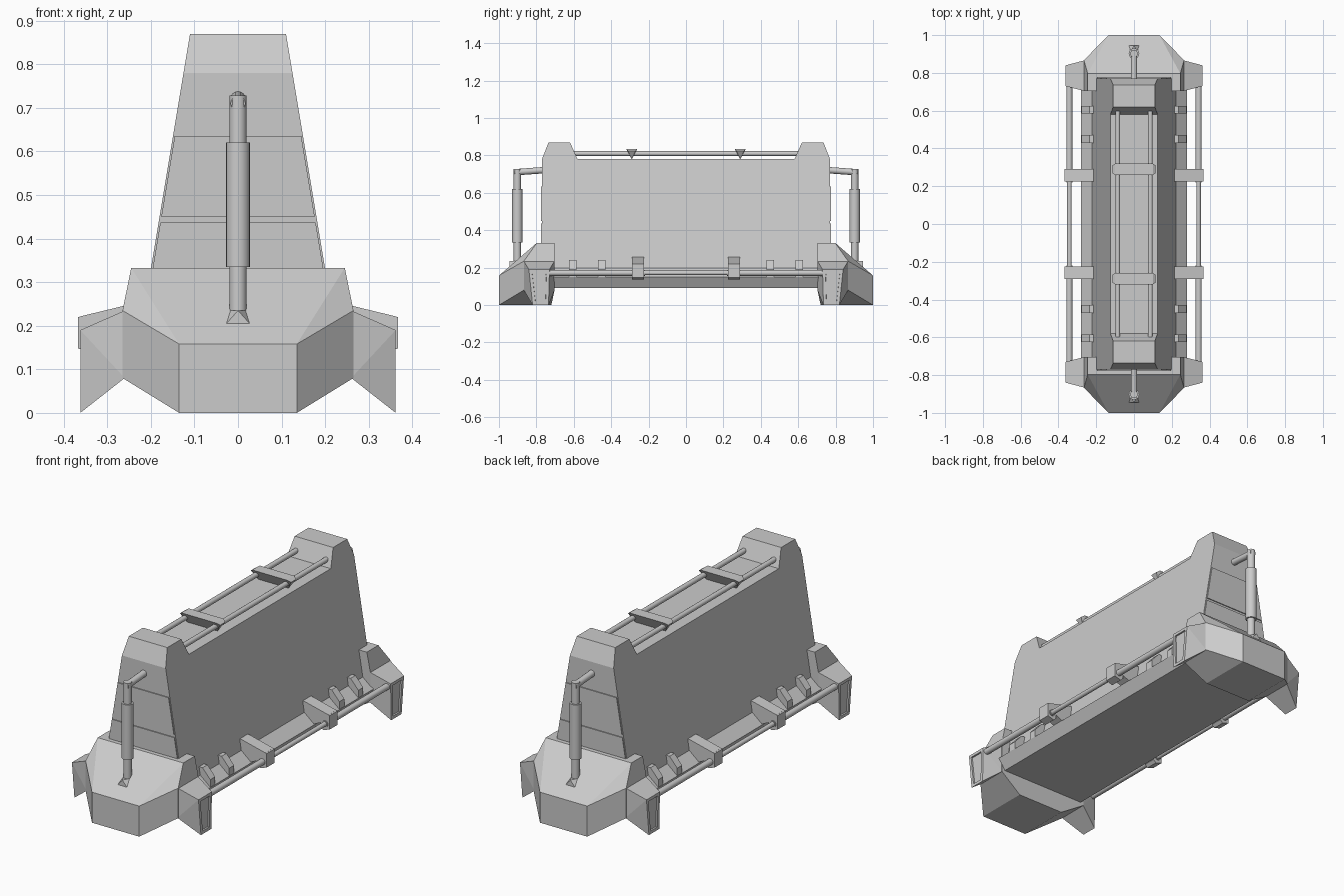
import bpy, bmesh
from mathutils import Vector

cube = bpy.data.objects.get("Cube")
if cube:
    bpy.data.objects.remove(cube)

grey = bpy.data.materials.new("concrete_grey")
COL = (0.6, 0.6, 0.6, 1)
grey.diffuse_color = COL
grey.use_nodes = True
grey.node_tree.nodes["Principled BSDF"].inputs["Base Color"].default_value = COL


def finish(name, bm):
    bmesh.ops.recalc_face_normals(bm, faces=bm.faces)
    me = bpy.data.meshes.new(name)
    bm.to_mesh(me)
    bm.free()
    me.materials.append(grey)
    ob = bpy.data.objects.new(name, me)
    bpy.context.collection.objects.link(ob)
    return ob


def hull(name, pts, sx=1, sy=1):
    """Solid faceted block around the points, optionally mirrored."""
    bm = bmesh.new()
    for x, y, z in pts:
        bm.verts.new((x * sx, y * sy, z))
    bmesh.ops.convex_hull(bm, input=bm.verts)
    bmesh.ops.dissolve_limit(bm, angle_limit=0.01, verts=bm.verts, edges=bm.edges)
    return finish(name, bm)


def both(pts):
    return [(s * x, y, z) for x, y, z in pts for s in (1, -1)]


def slab(profile, y0, y1):
    """Points of an xz profile swept between two y values."""
    return [(x, y, z) for x, z in profile for y in (y0, y1)]


def rod(name, a, b, r):
    a, b = Vector(a), Vector(b)
    d = b - a
    bm = bmesh.new()
    bmesh.ops.create_cone(bm, cap_ends=True, segments=16, radius1=r, radius2=r, depth=d.length)
    for v in bm.verts:
        v.co = d.to_track_quat('Z', 'Y') @ v.co + (a + b) / 2
    for f in bm.faces:
        f.smooth = len(f.verts) == 4
    for e in bm.edges:
        e.smooth = all(f.smooth for f in e.link_faces)
    return finish(name, bm)


def half_width(z):
    """Half thickness of the tapering wall at a height."""
    return 0.2 - (z - 0.33) / 6


# Wall and sill
hull("wall", both(slab([(half_width(z), z) for z in (0.12, 0.78)], -0.77, 0.77)))
hull("base_sill", both(slab([(0.22, 0.2), (0.28, 0.15), (0.245, 0.09)], -0.75, 0.75)))

for sy, end in ((1, "front"), (-1, "back")):
    # Raised end cap on top of the wall
    cap = [(-0.77, 0.78), (-0.735, 0.87), (-0.62, 0.87), (-0.58, 0.78)]
    hull(end + "_cap", both([(half_width(z), y, z) for y, z in cap]), sy=sy)

    # Thin plates on the end of the wall
    for z0, z1 in ((0.33, 0.437), (0.45, 0.635)):
        hull(end + "_plate", both([(half_width(z) - 0.004, y, z)
                                   for z in (z0, z1) for y in (-0.775, -0.77)]), sy=sy)

    # Faceted foot
    hull(end + "_foot", both([
        (0.135, -1, 0), (0.135, -1, 0.158), (0.265, -0.867, 0.08), (0.265, -0.867, 0.235),
        (0.245, -0.797, 0.333), (0.245, -0.703, 0.333), (0.265, -0.703, 0.235),
        (0.265, -0.703, 0.08), (0.135, -0.72, 0)]), sy=sy)

    # Fins beside the foot, each with a recessed outer panel
    for sx in (1, -1):
        fin = hull(end + "_fin", [
            (0.26, -0.867, 0.235), (0.26, -0.867, 0.08), (0.26, -0.703, 0.235), (0.26, -0.703, 0.08),
            (0.362, -0.84, 0.19), (0.362, -0.73, 0.19), (0.362, -0.82, 0), (0.362, -0.735, 0)],
            sx=sx, sy=sy)
        bm = bmesh.new()
        bm.from_mesh(fin.data)
        outer = [f for f in bm.faces if f.normal.x * sx > 0.99]
        bmesh.ops.inset_region(bm, faces=outer, thickness=0.022)
        bmesh.ops.inset_region(bm, faces=outer, thickness=0.001, depth=-0.008)
        bm.to_mesh(fin.data)
        bm.free()

    # Standing pipe with sleeve, elbow and bracket
    y = -0.902 * sy
    rod(end + "_pipe", (0, y, 0.2), (0, y, 0.728), 0.02)
    rod(end + "_pipe_sleeve", (0, y, 0.335), (0, y, 0.62), 0.028)
    rod(end + "_pipe_elbow", (0, y - 0.015 * sy, 0.71), (0, -0.75 * sy, 0.722), 0.017)
    hull(end + "_pipe_bracket", both([
        (0.04, -0.945, 0.19), (0.04, -0.865, 0.235), (0.04, -0.865, 0.19), (0, -0.945, 0.235)]), sy=sy)

    # Bracket across the top rails
    hull(end + "_top_bracket", both([
        (0.1, -0.32, 0.835), (0.1, -0.26, 0.835), (0.115, -0.31, 0.825),
        (0.115, -0.27, 0.825), (0.085, -0.29, 0.778)]), sy=sy)

for sx, side in ((1, "left"), (-1, "right")):
    # Rails along the top and the sides
    rod(side + "_top_rail", (0.086 * sx, -0.61, 0.81), (0.086 * sx, 0.61, 0.81), 0.013)
    x = 0.342 * sx
    rod(side + "_side_rail", (x, -0.3, 0.172), (x, 0.3, 0.172), 0.012)
    for sy in (1, -1):
        rod(side + "_rail_end", (x, 0.22 * sy, 0.172), (x, 0.75 * sy, 0.172), 0.016)

        # Clamp: sloping arm plus outer block
        hull(side + "_clamp_arm", slab([(0.215, 0.257), (0.36, 0.222), (0.36, 0.19), (0.27, 0.15),
                                        (0.215, 0.19)], 0.225, 0.29), sx, sy)
        hull(side + "_clamp_block", slab([(0.315, 0.232), (0.367, 0.22), (0.367, 0.148),
                                          (0.33, 0.136), (0.315, 0.15)], 0.225, 0.29), sx, sy)

        # Small tabs resting on the sill
        for y in (0.45, 0.605):
            hull(side + "_tab", slab([(0.215, 0.24), (0.235, 0.24), (0.279, 0.19), (0.279, 0.15),
                                      (0.215, 0.19)], y - 0.02, y + 0.02), sx, sy)
